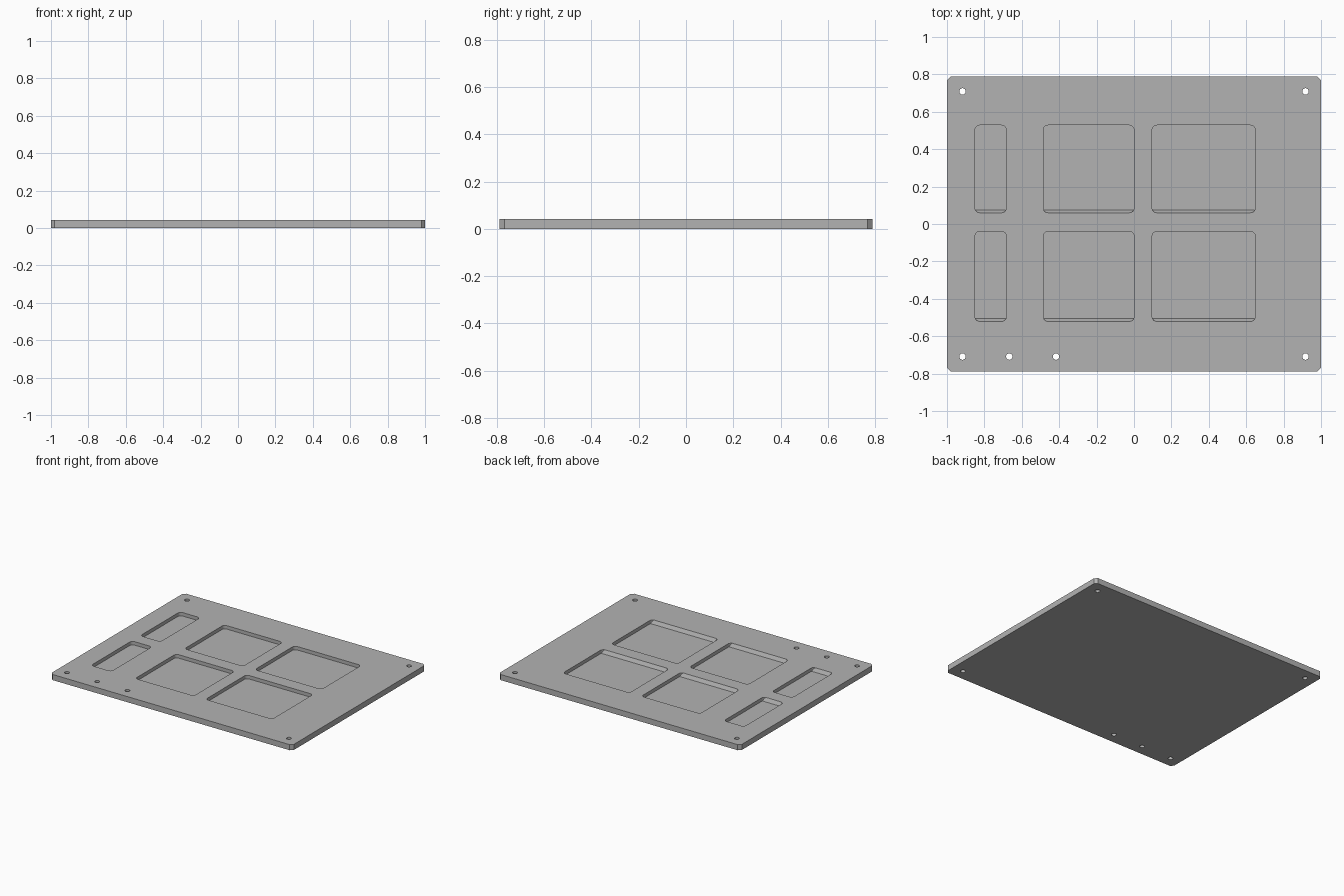
import bpy, bmesh, math
from mathutils import Vector

if "Cube" in bpy.data.objects:
    bpy.data.objects.remove(bpy.data.objects["Cube"], do_unlink=True)

THICK, FLOOR, SLOPE = 0.042, 0.016, 0.015

grey = bpy.data.materials.new("plain grey")
grey.use_nodes = True
grey.diffuse_color = (0.45, 0.45, 0.45, 1)
grey.node_tree.nodes["Principled BSDF"].inputs["Base Color"].default_value = grey.diffuse_color


def make_object(name, bm):
    mesh = bpy.data.meshes.new(name)
    bmesh.ops.recalc_face_normals(bm, faces=bm.faces)
    bm.to_mesh(mesh)
    bm.free()
    mesh.materials.append(grey)
    obj = bpy.data.objects.new(name, mesh)
    bpy.context.collection.objects.link(obj)
    return obj


def rounded_block(x0, x1, y0, y1, z0, z1, radius, segments):
    """Box with its four upright edges rounded or chamfered."""
    bm = bmesh.new()
    bmesh.ops.create_cube(bm, size=1)
    for v in bm.verts:
        v.co = ((x0 + x1) / 2 + v.co.x * (x1 - x0),
                (y0 + y1) / 2 + v.co.y * (y1 - y0),
                (z0 + z1) / 2 + v.co.z * (z1 - z0))
    upright = [e for e in bm.edges if abs(e.verts[0].co.z - e.verts[1].co.z) > 1e-4]
    bmesh.ops.bevel(bm, geom=upright, offset=radius, segments=segments,
                    profile=0.5, affect='EDGES')
    return bm


# Plate with chamfered corners
plate = make_object("plate", rounded_block(-1, 1, -0.789, 0.789, 0, THICK, 0.02, 1))
cutters = []

# Shallow pockets, each with a sloping front wall
columns = [(-0.85, -0.683), (-0.485, 0.0), (0.097, 0.648)]
rows = [(0.06, 0.528), (-0.521, -0.04)]
for x0, x1 in columns:
    for y0, y1 in rows:
        bm = rounded_block(x0, x1, y0, y1, FLOOR, THICK + 0.05, 0.025, 6)
        cut = bmesh.ops.bisect_plane(
            bm, geom=bm.verts[:] + bm.edges[:] + bm.faces[:],
            plane_co=(0, y0, THICK),
            plane_no=Vector((0, THICK - FLOOR, SLOPE)), clear_inner=True)
        rim = [g for g in cut["geom_cut"] if isinstance(g, bmesh.types.BMEdge)]
        bmesh.ops.holes_fill(bm, edges=rim, sides=0)
        cutters.append(make_object("pocket_cutter", bm))

# Through holes: four corners plus two along the front
holes = [(sx * 0.917, sy * 0.709) for sx in (-1, 1) for sy in (-1, 1)]
holes += [(-0.667, -0.709), (-0.417, -0.709)]
for x, y in holes:
    bm = bmesh.new()
    bmesh.ops.create_cone(bm, cap_ends=True, segments=24, radius1=0.017,
                          radius2=0.017, depth=0.2)
    bmesh.ops.translate(bm, verts=bm.verts, vec=(x, y, 0))
    cutters.append(make_object("hole_cutter", bm))

# Cut everything out of the plate
bpy.context.view_layer.objects.active = plate
plate.select_set(True)
for cutter in cutters:
    cutter.hide_render = True
    mod = plate.modifiers.new("cut", 'BOOLEAN')
    mod.operation = 'DIFFERENCE'
    mod.solver = 'EXACT'
    mod.object = cutter
    bpy.ops.object.modifier_apply(modifier=mod.name)
for cutter in cutters:
    bpy.data.objects.remove(cutter, do_unlink=True)
bpy.ops.object.shade_smooth_by_angle(angle=math.radians(30))
